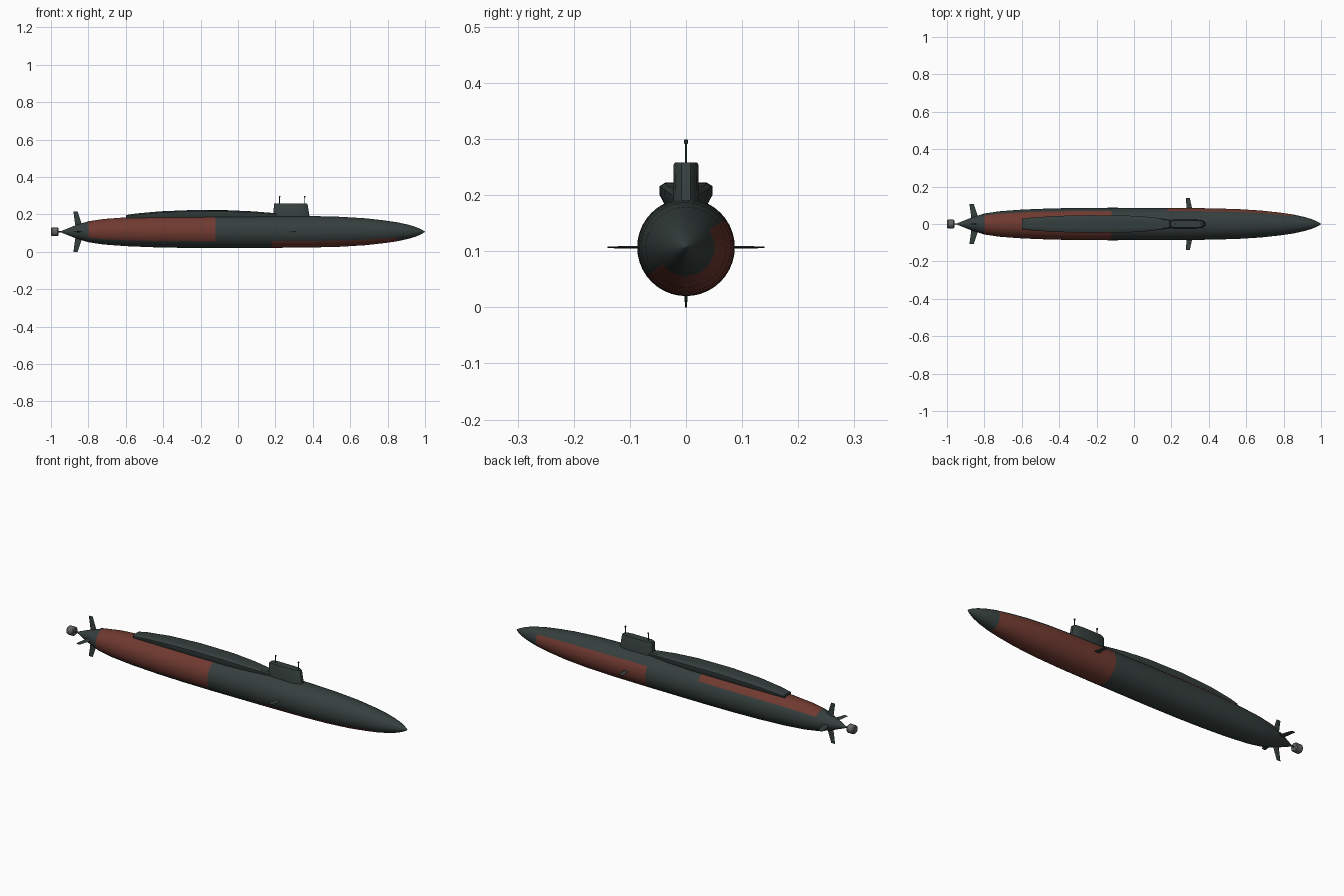
import bpy, bmesh
from math import sin, cos, tan, radians, pi
from mathutils import Vector

if "Cube" in bpy.data.objects:
    bpy.data.objects.remove(bpy.data.objects["Cube"])

AXIS = 0.107  # height of the hull centreline


def material(name, rgb):
    m = bpy.data.materials.new(name)
    m.use_nodes = True
    m.diffuse_color = (*rgb, 1)
    m.node_tree.nodes["Principled BSDF"].inputs["Base Color"].default_value = (*rgb, 1)
    return m


GREEN = material("dark_grey_green", (0.035, 0.05, 0.047))
RED = material("brick_red", (0.16, 0.042, 0.03))
GREY = material("mid_grey", (0.12, 0.125, 0.125))


def loft(name, rings, mats, paint=None, angle=35):
    """Skin equal-length rings of points, cap both ends and shade."""
    bm = bmesh.new()
    rows = [[bm.verts.new(p) for p in ring] for ring in rings]
    n = len(rows[0])
    for a, b in zip(rows, rows[1:]):
        for i in range(n):
            j = (i + 1) % n
            bm.faces.new((a[i], a[j], b[j], b[i]))
    bm.faces.new(rows[0])
    bm.faces.new(rows[-1])
    bmesh.ops.recalc_face_normals(bm, faces=bm.faces)
    if paint:
        for f in bm.faces:
            f.material_index = paint(f.calc_center_median())
    mesh = bpy.data.meshes.new(name)
    bm.to_mesh(mesh)
    bm.free()
    for m in mats:
        mesh.materials.append(m)
    ob = bpy.data.objects.new(name, mesh)
    bpy.context.collection.objects.link(ob)
    bpy.ops.object.select_all(action="DESELECT")
    ob.select_set(True)
    bpy.context.view_layer.objects.active = ob
    bpy.ops.object.shade_smooth_by_angle(angle=radians(angle))
    return ob


def x_ring(x, r, n):
    return [(x, r * cos(2 * pi * i / n), AXIS + r * sin(2 * pi * i / n)) for i in range(n)]


def z_ring(x, z, r, n=8):
    return [(x + r * cos(2 * pi * i / n), r * sin(2 * pi * i / n), z) for i in range(n)]


# Hull: turned body with one red patch aft and one forward,
# on opposite sides of a slanted plane through the axis
def hull_paint(c):
    above = c.z - AXIS > c.y * tan(radians(36))
    aft = -0.8 < c.x < -0.12 and above
    fore = 0.18 < c.x < 0.85 and not above
    return int(aft or fore)


hull_profile = [(-0.95, 0.002), (-0.92, 0.014), (-0.87, 0.034), (-0.8, 0.056), (-0.72, 0.068),
                (-0.6, 0.077), (-0.45, 0.083), (-0.3, 0.086), (-0.12, 0.087), (0.18, 0.086),
                (0.4, 0.084), (0.55, 0.08), (0.68, 0.072), (0.78, 0.061), (0.85, 0.051),
                (0.91, 0.038), (0.95, 0.026), (0.98, 0.013), (1.0, 0.001)]
loft("hull", [x_ring(x, r, 40) for x, r in hull_profile], [GREEN, RED], hull_paint, 50)


# Raised casing behind the sail, undercut along its lower edges
def casing_ring(x, w, top):
    low = min(0.2, top - 0.012)
    half = [(0.6 * w, 0.165), (w, low), (w, top - 0.007), (0.8 * w, top - 0.001), (0.4 * w, top)]
    return [(x, y, z) for y, z in half] + [(x, -y, z) for y, z in reversed(half)]


casing_profile = [(-0.6, 0.028, 0.196), (-0.55, 0.034, 0.204), (-0.42, 0.043, 0.216),
                  (-0.25, 0.047, 0.223), (-0.05, 0.046, 0.222), (0.08, 0.038, 0.216),
                  (0.17, 0.027, 0.209), (0.24, 0.016, 0.203)]
loft("casing", [casing_ring(*p) for p in casing_profile], [GREEN])

# Sail: blunt foil in plan with a slightly raked front
sail_half = [(0.0, 0.012), (0.12, 0.022), (0.75, 0.022), (0.92, 0.018), (1.0, 0.008)]


def sail_ring(z, back, front, width):
    side = [(back + t * (front - back), y * width) for t, y in sail_half]
    return [(x, y, z) for x, y in side] + [(x, -y, z) for x, y in reversed(side)]


loft("sail", [sail_ring(0.165, 0.188, 0.386, 1.08), sail_ring(0.254, 0.192, 0.372, 1),
              sail_ring(0.258, 0.194, 0.369, 0.9)], [GREEN])

# Masts with small heads
for name, x in (("rear_mast", 0.222), ("front_mast", 0.357)):
    loft(name, [z_ring(x, z, r) for z, r in ((0.25, 0.002), (0.291, 0.002), (0.292, 0.004),
                                             (0.298, 0.004), (0.299, 0.002))], [GREEN])


# Fins: thin tapered diamond sections, swept aft
def fin(name, turn, root, tip):
    out = Vector((0, cos(turn), sin(turn)))
    side = Vector((0, -sin(turn), cos(turn)))
    rings = []
    for r, back, front, t in (root, tip):
        base = Vector((0, 0, AXIS)) + out * r
        rings.append([base + Vector((x, 0, 0)) + side * s for x, s in
                      ((back, 0), ((back + front) / 2, t), (front, 0), ((back + front) / 2, -t))])
    loft(name, rings, [GREEN])


for name, turn in (("left", 0), ("right", pi)):
    fin(name + "_bow_plane", turn, (0.06, 0.283, 0.316, 0.003), (0.14, 0.277, 0.298, 0.0015))
for i, name in enumerate(("left", "upper", "right", "lower")):
    fin(name + "_stern_fin", i * pi / 2, (0.02, -0.868, -0.828, 0.004), (0.107, -0.88, -0.857, 0.002))

# Propeller drum on a thin shaft
loft("shaft", [x_ring(-0.975, 0.003, 8), x_ring(-0.93, 0.004, 8)], [GREEN])
loft("propeller_drum", [x_ring(x, r, 12) for x, r in ((-1.0, 0.019), (-0.995, 0.023),
                                                      (-0.965, 0.023), (-0.96, 0.019))], [GREY])
